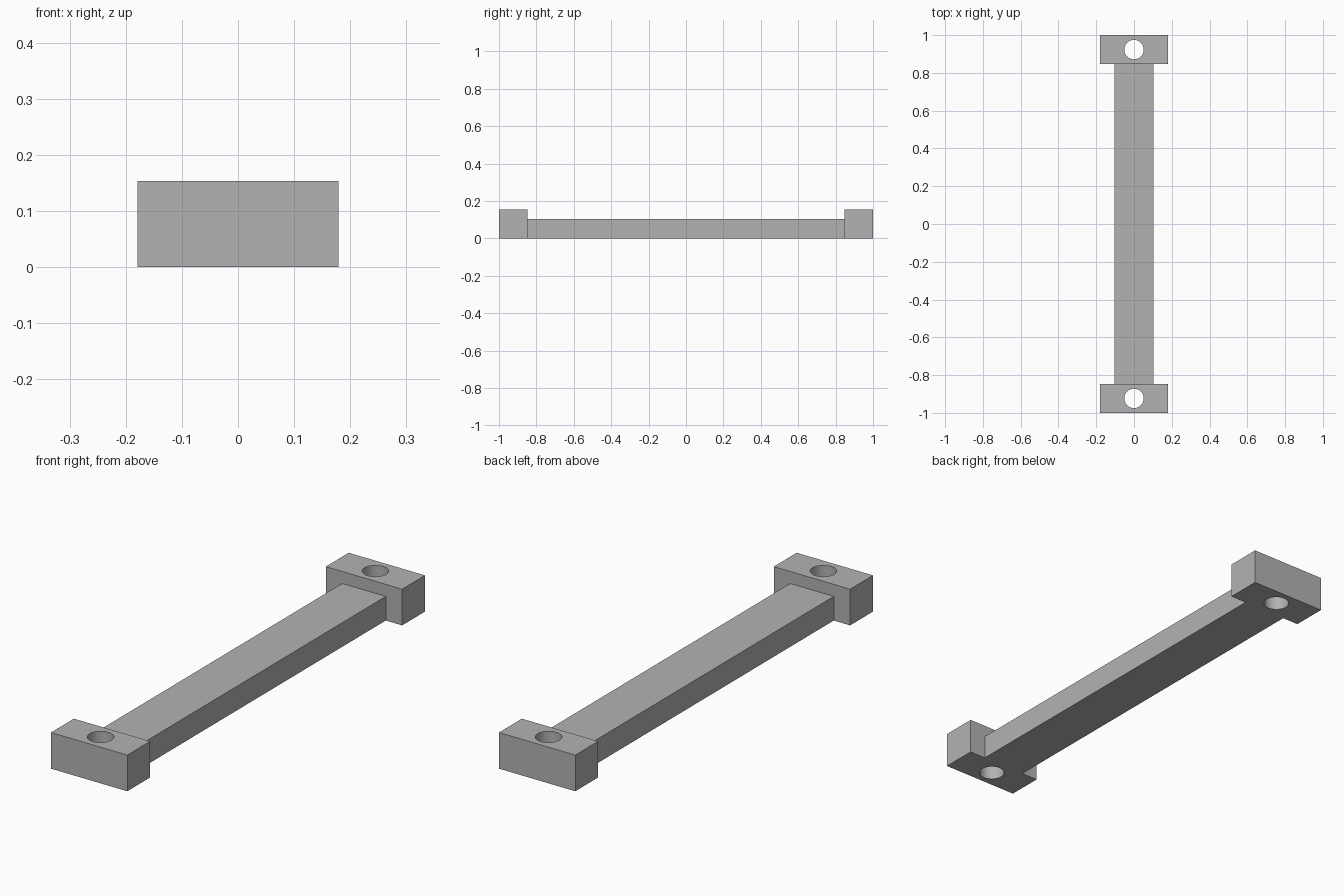
import bpy
import math

# Part dimensions in model units; the whole length is 39 units
U = 2 / 39
BAR_W, BAR_H = 4 * U, 2 * U
BLOCK_W, BLOCK_L, BLOCK_H = 7 * U, 3 * U, 3 * U
HOLE_R, HOLE_Y = U, 18 * U

cube = bpy.data.objects.get("Cube")
if cube:
    bpy.data.objects.remove(cube, do_unlink=True)

grey = bpy.data.materials.new("plain grey")
grey.use_nodes = True
colour = (0.45, 0.45, 0.45, 1)
grey.diffuse_color = colour
grey.node_tree.nodes["Principled BSDF"].inputs["Base Color"].default_value = colour


def box(name, width, length, height, y):
    """Box standing on the ground."""
    bpy.ops.mesh.primitive_cube_add(size=1, location=(0, y, height / 2))
    obj = bpy.context.object
    obj.name = name
    obj.scale = (width, length, height)
    bpy.ops.object.transform_apply(location=True, rotation=False, scale=True)
    obj.data.materials.append(grey)
    return obj


def combine(target, other, operation):
    """Apply a boolean and drop the second shape."""
    mod = target.modifiers.new(operation.lower(), "BOOLEAN")
    mod.operation = operation
    mod.solver = "EXACT"
    mod.object = other
    bpy.ops.object.select_all(action="DESELECT")
    bpy.context.view_layer.objects.active = target
    target.select_set(True)
    bpy.ops.object.modifier_apply(modifier=mod.name)
    bpy.data.objects.remove(other, do_unlink=True)


# Long flat bar, flush with the underside of the end blocks
handle = box("bar_with_end_blocks", BAR_W, 2 - 2 * BLOCK_L, BAR_H, 0)

for side in (-1, 1):
    # Wider, taller end block
    block = box("end_block", BLOCK_W, BLOCK_L, BLOCK_H, side * (1 - BLOCK_L / 2))
    combine(handle, block, "UNION")

    # Vertical through hole
    bpy.ops.mesh.primitive_cylinder_add(vertices=48, radius=HOLE_R, depth=1,
                                        location=(0, side * HOLE_Y, 0))
    cutter = bpy.context.object
    cutter.name = "hole_cutter"
    cutter.hide_render = True
    cutter.data.materials.append(grey)
    combine(handle, cutter, "DIFFERENCE")

# Smooth hole walls, sharp box edges
bpy.ops.object.shade_smooth_by_angle(angle=math.radians(30))
